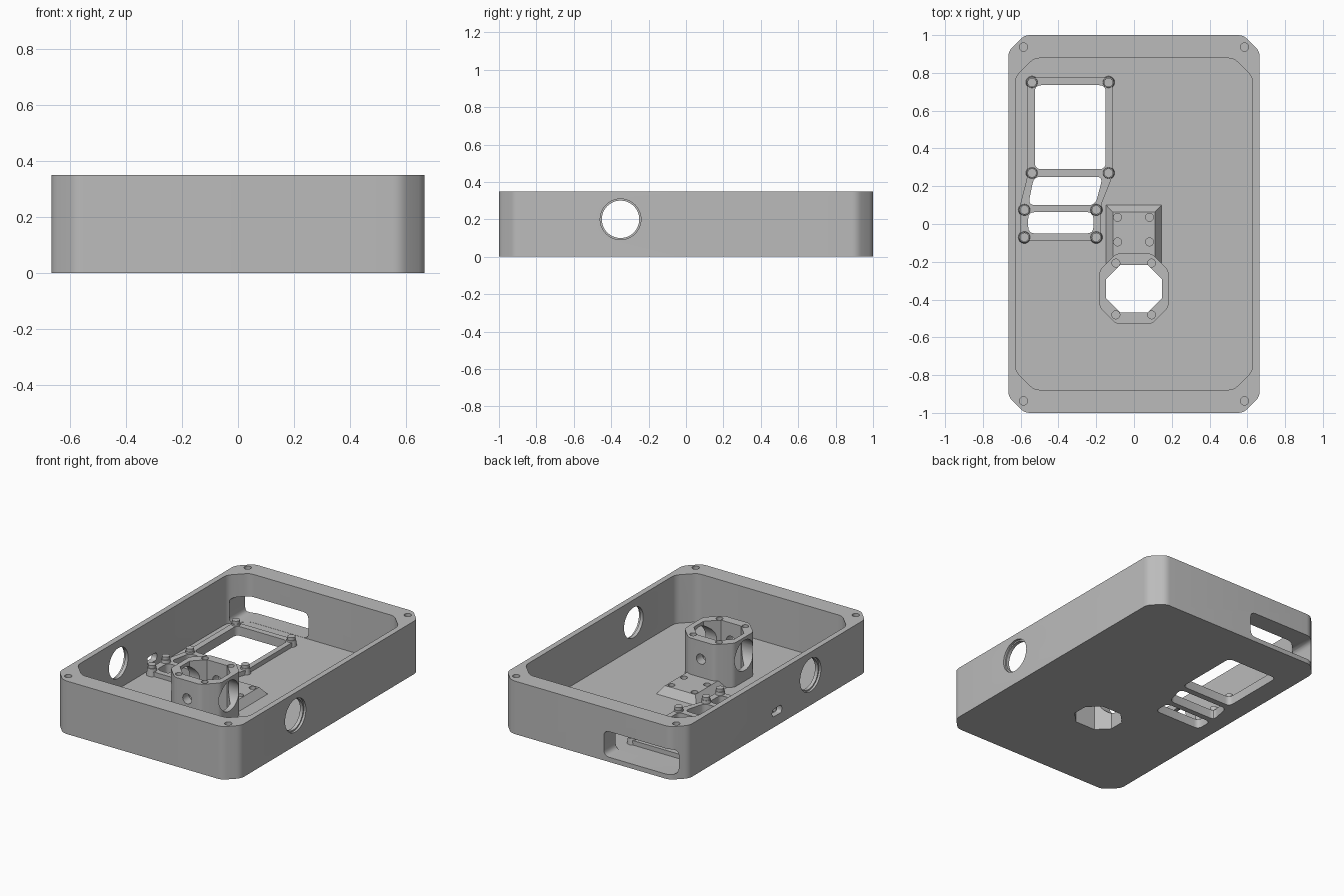
import bpy
import bmesh
import math
from mathutils import Vector, Matrix

old = bpy.data.objects.get("Cube")
if old:
    bpy.data.objects.remove(old)

GREY = 0.5
grey = bpy.data.materials.new("plain grey plastic")
grey.use_nodes = True
grey.diffuse_color = (GREY, GREY, GREY, 1)
grey.node_tree.nodes["Principled BSDF"].inputs["Base Color"].default_value = (GREY, GREY, GREY, 1)


def add(name, bm):
    bmesh.ops.recalc_face_normals(bm, faces=bm.faces)
    mesh = bpy.data.meshes.new(name)
    bm.to_mesh(mesh)
    bm.free()
    mesh.materials.append(grey)
    ob = bpy.data.objects.new(name, mesh)
    bpy.context.collection.objects.link(ob)
    return ob


def rounded(points, r, steps=4):
    """Replace each corner of an outline by a short curve."""
    pts = [Vector(p) for p in points]
    out = []
    for i, p in enumerate(pts):
        a = p + (pts[i - 1] - p).normalized() * r
        b = p + (pts[(i + 1) % len(pts)] - p).normalized() * r
        for k in range(steps + 1):
            t = k / steps
            out.append(a * (1 - t) ** 2 + p * 2 * t * (1 - t) + b * t * t)
    return out


def rect(x0, x1, y0, y1):
    return [(x0, y0), (x1, y0), (x1, y1), (x0, y1)]


def octagon(hx, hy, c, cy=0.0):
    half = [(hx, -hy + c), (hx, hy - c), (hx - c, hy), (-hx + c, hy)]
    return [(x, y + cy) for x, y in half + [(-x, -y) for x, y in half]]


def prism(name, outline, z0, z1, top=None):
    """Extrude an outline upward, optionally to a different top outline."""
    bm = bmesh.new()
    low = [bm.verts.new((p[0], p[1], z0)) for p in outline]
    high = [bm.verts.new((p[0], p[1], z1)) for p in (top or outline)]
    bm.faces.new(low)
    bm.faces.new(high)
    n = len(low)
    for i in range(n):
        j = (i + 1) % n
        bm.faces.new((low[i], low[j], high[j], high[i]))
    return add(name, bm)


def cylinder(name, centre, r, depth, axis="Z", r2=None, sides=32):
    turn = {"Z": Matrix(), "X": Matrix.Rotation(math.pi / 2, 4, "Y"),
            "Y": Matrix.Rotation(math.pi / 2, 4, "X")}[axis]
    bm = bmesh.new()
    bmesh.ops.create_cone(bm, cap_ends=True, segments=sides, radius1=r,
                          radius2=r if r2 is None else r2, depth=depth,
                          matrix=Matrix.Translation(centre) @ turn)
    return add(name, bm)


def cut(ob, cutters):
    """Subtract each cutter from the part, then discard the cutters."""
    for c in cutters:
        c.hide_render = True
        mod = ob.modifiers.new("cut", "BOOLEAN")
        mod.operation = "DIFFERENCE"
        mod.solver = "EXACT"
        mod.object = c
        bpy.context.view_layer.objects.active = ob
        bpy.ops.object.modifier_apply(modifier=mod.name)
        bpy.data.objects.remove(c)


FLOOR, TOP = 0.03, 0.35
HOLE_Y, HOLE_Z = -0.35, 0.2
TOWER_Y = -0.343


# Openings shared by the floor and the parts standing on it
def board_openings():
    slanted = [(-0.56, 0.1), (-0.205, 0.1), (-0.165, 0.25), (-0.53, 0.25)]
    outlines = [rect(-0.525, -0.15, 0.29, 0.735), slanted, rect(-0.56, -0.215, -0.05, 0.063)]
    return [prism("opening", rounded(o, 0.035), -0.1, 0.5) for o in outlines]


def tower_bore():
    return prism("bore", octagon(0.148, 0.125, 0.075, TOWER_Y), -0.1, 0.5)


# Case: tray with thick end walls and thin side walls
case = prism("case", rounded(octagon(0.665, 1.0, 0.085), 0.03), 0, TOP)
cut(case, [prism("cavity", rounded(octagon(0.628, 0.878, 0.1), 0.03), FLOOR, 0.5)])
cut(case, board_openings() + [tower_bore()])
cut(case, [cylinder("screw", (sx * 0.585, sy * 0.937, TOP), 0.022, 0.24)
           for sx in (-1, 1) for sy in (-1, 1)])

# Round side ports with a shallow outer step
cut(case, [cylinder("port", (0, HOLE_Y, HOLE_Z), 0.1, 2, "X", sides=48)])
cut(case, [cylinder("step", (s * 0.7, HOLE_Y, HOLE_Z), 0.109, 0.1, "X", sides=48)
           for s in (-1, 1)])


# Connector window in the back wall and small slot in the right wall
def wall_cutter(outline, turn, shift):
    ob = prism("wall_cutter", outline, -0.15, 0.15)
    ob.data.transform(Matrix.Translation(shift) @ turn)
    return ob


upright = Matrix.Rotation(math.pi / 2, 4, "X")
sideways = Matrix.Rotation(math.pi / 2, 4, "Z") @ upright
cut(case, [
    wall_cutter(rounded(rect(-0.62, -0.1, 0.031, 0.2), 0.04), upright, (0, 0.94, 0)),
    wall_cutter(rounded(rect(-0.05, 0.05, 0.07, 0.12), 0.02), sideways, (-0.65, 0, 0)),
])

# Raised bars framing the board openings
frame_outline = [(-0.565, 0.775), (-0.115, 0.775), (-0.115, 0.25), (-0.175, 0.1),
                 (-0.175, -0.087), (-0.603, -0.087), (-0.603, 0.1), (-0.565, 0.25)]
board_frame = prism("board_frame", rounded(frame_outline, 0.02), 0.02, 0.06)
cut(board_frame, board_openings())

# Board posts: a flared collar with a round pin
smooth = [case, board_frame]
spots = [(x, y, 0.09) for x in (-0.54, -0.135) for y in (0.27, 0.75)]
spots += [(x, y, 0.1) for x in (-0.58, -0.2) for y in (-0.07, 0.075)]
for i, (x, y, z) in enumerate(spots, 1):
    h = z - 0.04
    smooth.append(cylinder(f"post_collar_{i}", (x, y, 0.02 + h / 2), 0.034, h, r2=0.028, sides=24))
    smooth.append(cylinder(f"post_pin_{i}", (x, y, z - 0.02), 0.024, 0.04, sides=24))

# Bevelled pad with four screw holes
pad = prism("mounting_pad", rect(-0.152, 0.15, -0.213, 0.105), 0.025, 0.08,
            rect(-0.112, 0.11, -0.213, 0.063))
cut(pad, [tower_bore()] + [cylinder("screw", (x, y, 0.09), 0.021, 0.08)
                           for x in (-0.087, 0.082) for y in (0.035, -0.095)])

# Octagonal tower with side ports, small end holes and rim screws
tower = prism("tower", rounded(octagon(0.183, 0.187, 0.09, TOWER_Y), 0.02), 0.02, 0.32)
cut(tower, [tower_bore(),
            cylinder("port", (0, HOLE_Y, HOLE_Z), 0.1, 1, "X", sides=48),
            cylinder("end_hole", (0, TOWER_Y, HOLE_Z), 0.033, 1, "Y")])
cut(tower, [cylinder("screw", (x, y, 0.32), 0.021, 0.1)
            for x in (-0.096, 0.093) for y in (-0.207, -0.481)])
smooth += [pad, tower]

# Smooth the round walls while keeping hard edges
bpy.ops.object.select_all(action="DESELECT")
for ob in smooth:
    ob.select_set(True)
bpy.context.view_layer.objects.active = case
bpy.ops.object.shade_smooth_by_angle(angle=math.radians(30))
